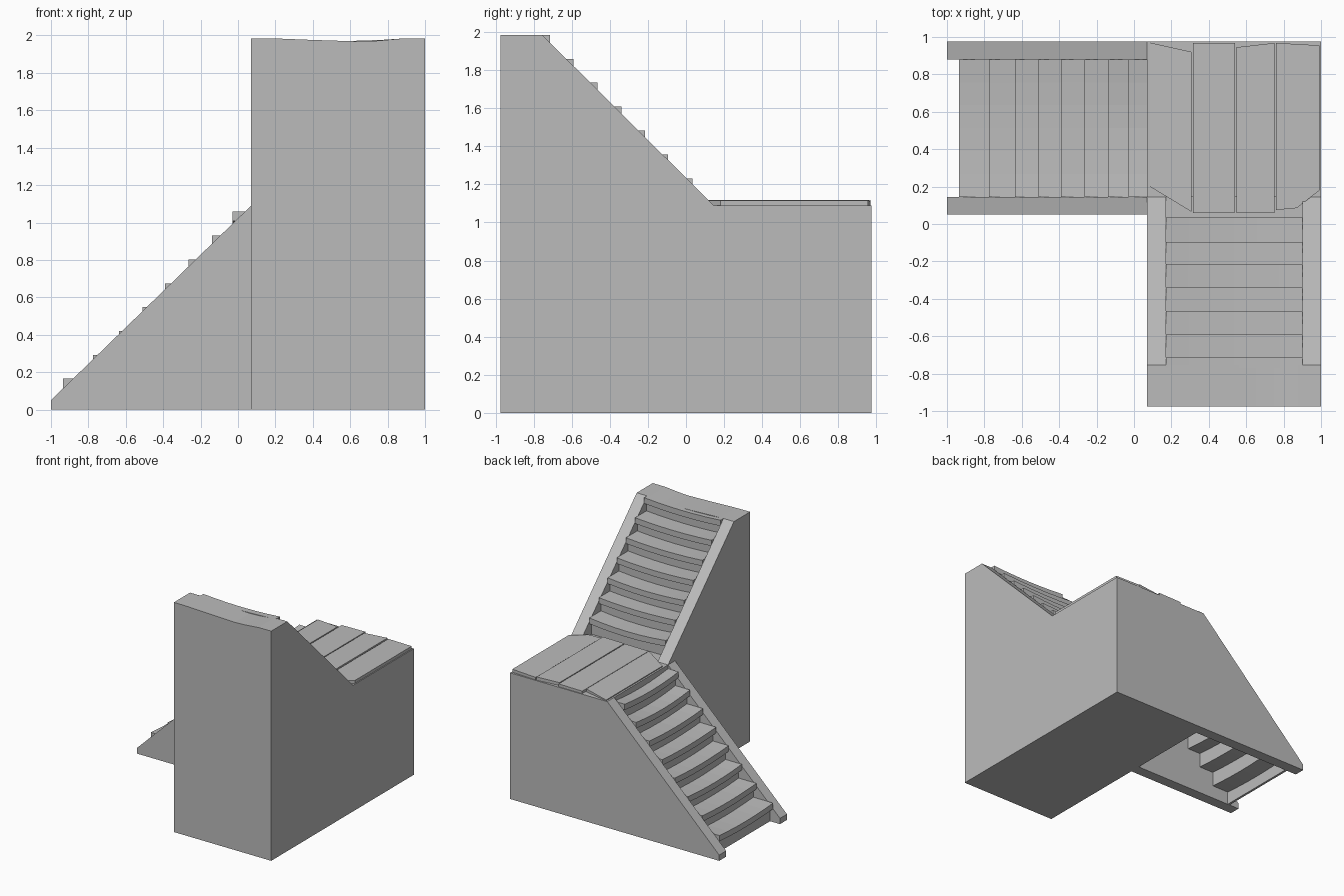
import bpy, bmesh, random

random.seed(4)
if "Cube" in bpy.data.objects:
    bpy.data.objects.remove(bpy.data.objects["Cube"])

GREY = (0.5, 0.5, 0.5, 1)
stone = bpy.data.materials.new("plain grey")
stone.use_nodes = True
stone.diffuse_color = GREY
stone.node_tree.nodes["Principled BSDF"].inputs["Base Color"].default_value = GREY


def loft(name, sections):
    """Closed solid through cross-sections with equal point counts."""
    bm = bmesh.new()
    rings = [[bm.verts.new(p) for p in s] for s in sections]
    for a, b in zip(rings, rings[1:]):
        for i in range(len(a)):
            j = (i + 1) % len(a)
            bm.faces.new((a[i], a[j], b[j], b[i]))
    bm.faces.new(rings[0])
    bm.faces.new(rings[-1])
    bmesh.ops.recalc_face_normals(bm, faces=bm.faces)
    mesh = bpy.data.meshes.new(name)
    bm.to_mesh(mesh)
    bm.free()
    mesh.materials.append(stone)
    ob = bpy.data.objects.new(name, mesh)
    bpy.context.collection.objects.link(ob)
    return ob


def along_x(run, across, z):
    return (run, across, z)


def along_y(run, across, z):
    return (across, -run, z)


def prism(name, place, profile, lo, hi):
    """Profile of (run, height) points extruded across the stair."""
    return loft(name, [[place(r, a, z) for r, z in profile] for a in (lo, hi)])


def board(name, place, r0, r1, lo, hi, top, bottom, sag):
    """Worn board whose upper and lower faces dip in the middle."""
    sections = []
    for i in range(7):
        t = i / 6
        d = sag * 4 * t * (1 - t)
        a = lo + (hi - lo) * t
        sections.append([place(r0, a, bottom - d), place(r1, a, bottom - d),
                         place(r1, a, top - d), place(r0, a, top - d)])
    return loft(name, sections)


def flight(name, place, noses, tops, end, lo, hi, floor):
    """Treads with overhanging noses and set-back risers."""
    below = floor
    for i, (nose, top) in enumerate(zip(noses, tops)):
        back = noses[i + 1] + 0.05 if i + 1 < len(noses) else end
        sag = random.uniform(0.012, 0.024)
        board(f"{name}_tread_{i + 1}", place, nose, back, lo, hi, top, top - 0.05, sag)
        prism(f"{name}_riser_{i + 1}", place,
              [(nose + 0.03, below), (nose + 0.05, below),
               (nose + 0.05, top - 0.03), (nose + 0.03, top - 0.03)], lo, hi)
        below = top - 0.04


# Lower flight: two side walls, open underneath
lower_side = [(-1, 0), (-1, 0.05), (0.07, 1.09), (0.07, 0)]
for side, lo, hi in (("front", 0.05, 0.145), ("back", 0.88, 0.975)):
    prism(f"lower_{side}_stringer", along_x, lower_side, lo, hi)
lower_noses = [-0.935, -0.775, -0.635, -0.51, -0.39, -0.265, -0.14, -0.03]
lower_tops = [0.165 + 0.1275 * i for i in range(8)]
flight("lower", along_x, lower_noses, lower_tops, 0.08, 0.145, 0.88, 0)

# Landing block
prism("landing_block", along_y, [(-0.975, 0), (-0.975, 1.09), (-0.145, 1.09), (-0.145, 0)], 0.07, 1)

# Upper flight: side walls, filled core and steps
upper_side = [(-0.145, 0), (-0.145, 1.09), (0.755, 1.985), (0.755, 0)]
for side, lo, hi in (("right", 0.07, 0.17), ("left", 0.9, 1)):
    prism(f"upper_{side}_stringer", along_y, upper_side, lo, hi)
prism("upper_core", along_y,
      [(-0.145, 0), (-0.145, 1.08), (0, 1.08), (0.755, 1.83), (0.755, 0)], 0.17, 0.9)
upper_noses = [-0.035, 0.095, 0.215, 0.34, 0.465, 0.59, 0.715]
upper_tops = [1.232 + 0.1255 * i for i in range(7)]
flight("upper", along_y, upper_noses, upper_tops, 0.77, 0.17, 0.9, 1.06)

# Top platform tower with a worn upper surface
wave = [(0.07, 1.985), (0.2, 1.984), (0.4, 1.976), (0.65, 1.968), (0.75, 1.972), (0.88, 1.984), (1, 1.985)]
loft("top_platform", [[(x, -0.975, 0), (x, -0.755, 0), (x, -0.755, z), (x, -0.975, z)]
                      for x, z in wave])

# Uneven landing planks
planks = [
    [(0.085, 0.2, 1.098), (0.308, 0.065, 1.115), (0.308, 0.92, 1.115), (0.085, 0.97, 1.098)],
    [(0.315, 0.06, 1.112), (0.54, 0.062, 1.115), (0.54, 0.968, 1.115), (0.315, 0.968, 1.112)],
    [(0.548, 0.06, 1.115), (0.752, 0.06, 1.118), (0.752, 0.968, 1.118), (0.548, 0.945, 1.115)],
    [(0.76, 0.075, 1.112), (0.87, 0.085, 1.114), (0.992, 0.18, 1.116), (0.992, 0.955, 1.116), (0.76, 0.968, 1.112)],
]
for i, top in enumerate(planks):
    loft(f"landing_plank_{i + 1}", [[(x, y, 1.08) for x, y, z in top], top])
